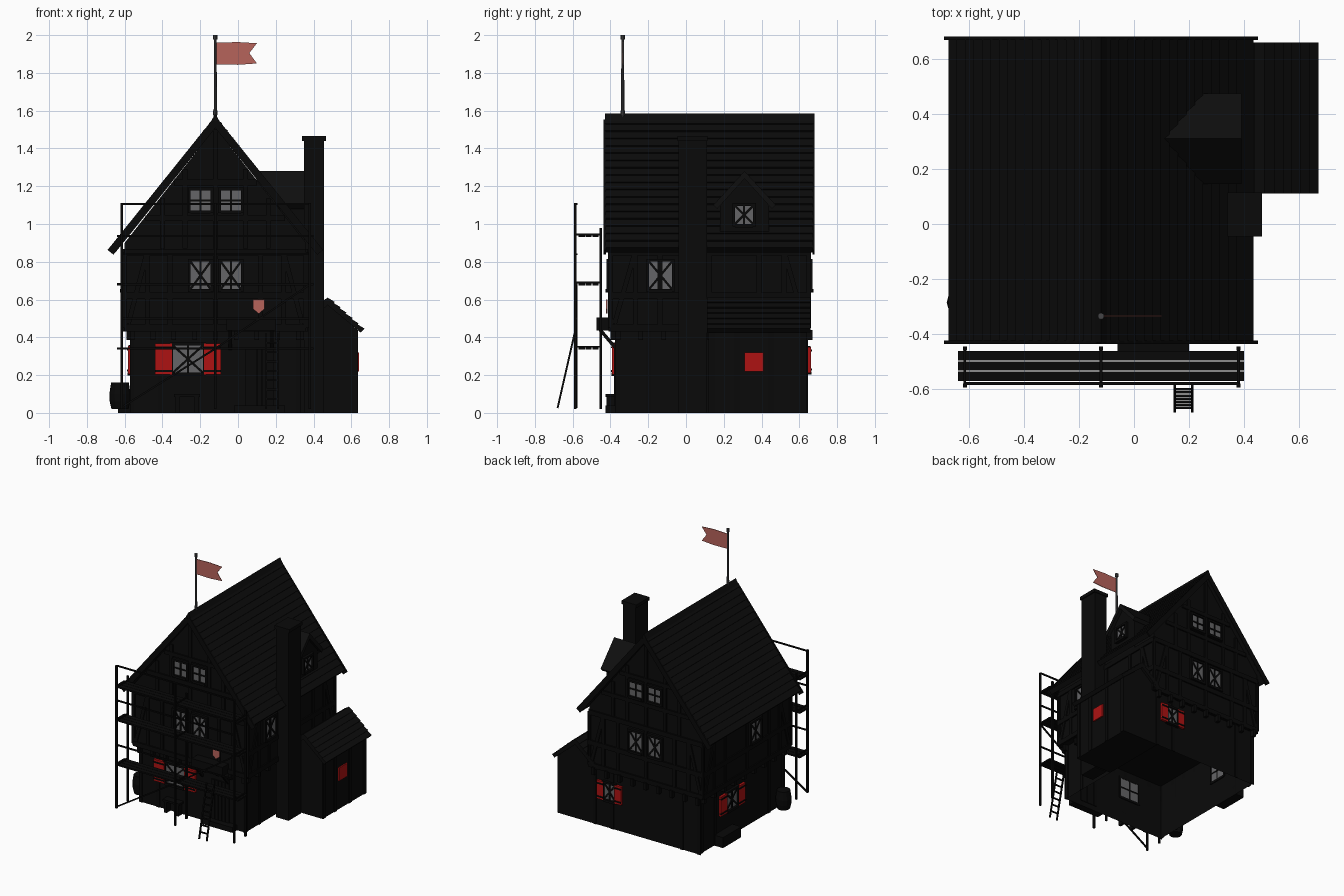
import bpy, bmesh, math
from mathutils import Matrix, Vector

cube = bpy.data.objects.get("Cube")
if cube:
    bpy.data.objects.remove(cube)


def material(name, r, g, b):
    m = bpy.data.materials.new(name)
    m.use_nodes = True
    m.diffuse_color = (r, g, b, 1)
    m.node_tree.nodes["Principled BSDF"].inputs["Base Color"].default_value = (r, g, b, 1)
    return m


PLASTER = material("dark plaster", .003, .003, .003)
TIMBER = material("dark timber", .0025, .0025, .0025)
ROOF = material("dark shingle", .0033, .0033, .0033)
DORMER = material("dormer shingle", .0045, .0045, .0045)
STONE = material("dark stone", .003, .003, .003)
IRON = material("grey iron", .06, .06, .063)
GLASS = material("grey glass", .13, .13, .135)
RED = material("shutter red", .42, .006, .006)
CLOTH = material("faded red cloth", .47, .125, .105)


def finish(name, mat, bm):
    bmesh.ops.recalc_face_normals(bm, faces=bm.faces)
    me = bpy.data.meshes.new(name)
    bm.to_mesh(me)
    bm.free()
    me.materials.append(mat)
    ob = bpy.data.objects.new(name, me)
    bpy.context.collection.objects.link(ob)
    return ob


def box(x0, x1, y0, y1, z0, z1):
    mid = Vector((x0 + x1, y0 + y1, z0 + z1)) / 2
    return Matrix.Translation(mid) @ Matrix.Diagonal((x1 - x0, y1 - y0, z1 - z0, 1))


def beam(a, b, w, t=None, n=(0, 1, 0)):
    """Bar from a to b; t is its thickness along n."""
    a, b, n = Vector(a), Vector(b), Vector(n)
    d = b - a
    side = n.cross(d).normalized()
    n = d.cross(side).normalized()
    m = Matrix((d, side * w, n * (t or w))).transposed().to_4x4()
    return Matrix.Translation((a + b) / 2) @ m


def part(name, mat, cubes, frame=Matrix()):
    bm = bmesh.new()
    for m in cubes:
        bmesh.ops.create_cube(bm, size=1, matrix=frame @ m)
    return finish(name, mat, bm)


def prism(name, mat, pts, axis, a, b):
    bm = bmesh.new()
    put = (lambda p, t: (p[0], t, p[1])) if axis == "y" else (lambda p, t: (t, p[0], p[1]))
    face = bm.faces.new([bm.verts.new(put(p, a)) for p in pts])
    new = bmesh.ops.extrude_face_region(bm, geom=[face])["geom"]
    shift = Vector(put((0, 0), b - a))
    bmesh.ops.translate(bm, verts=[v for v in new if isinstance(v, bmesh.types.BMVert)], vec=shift)
    return finish(name, mat, bm)


def wall_frame(side, at):
    """Local axes: x along the wall, y up, z outward."""
    cols = {"front": ((1, 0, 0), (0, -1, 0), (0, at, 0)), "back": ((1, 0, 0), (0, 1, 0), (0, at, 0)),
            "right": ((0, 1, 0), (1, 0, 0), (at, 0, 0)), "left": ((0, 1, 0), (-1, 0, 0), (at, 0, 0))}
    u, n, o = cols[side]
    m = Matrix((u, (0, 0, 1), n)).transposed().to_4x4()
    return Matrix.Translation(o) @ m


OUT = (0, 0, 1)


def window(name, side, at, u, v, w, h, lattice=False, shutter=0):
    f = wall_frame(side, at)
    u0, u1, v0, v1 = u - w / 2, u + w / 2, v - h / 2, v + h / 2
    part(name + "_glass", GLASS, [box(u0, u1, v0, v1, -.004, .008)], f)
    bars = [box(u0 - .015, u0, v0 - .015, v1 + .015, -.006, .02), box(u1, u1 + .015, v0 - .015, v1 + .015, -.006, .02),
            box(u0, u1, v0 - .018, v0, -.006, .025), box(u0, u1, v1, v1 + .015, -.006, .02),
            box(u - .005, u + .005, v0, v1, -.007, .014)]
    if lattice:
        bars += [beam((u0, a, .011), (u1, b, .011), .012, .005, OUT) for a, b in ((v0, v1), (v1, v0))]
        bars.append(box(u0, u1, v - .005, v + .005, -.007, -.003))
    else:
        bars.append(box(u0, u1, v - .005, v + .005, -.007, .014))
    part(name + "_frame", TIMBER, bars, f)
    if shutter:
        spans = ((u0 - shutter, u0 - .004), (u1 + .004, u1 + shutter))
        part(name + "_shutters", RED, [box(a, b, v0 - .01, v1 + .01, .004, .022) for a, b in spans], f)
        part(name + "_hinges", TIMBER, [box(a, b, z - .005, z + .005, .01, .027)
                                        for a, b in spans for z in (v0 + .01, v1 - .01)], f)


# Ground floor shell, open underneath
shell = part("ground_floor", PLASTER, [box(-.56, .32, -.37, .64, 0, .44)])
bm = bmesh.new()
bm.from_mesh(shell.data)
bmesh.ops.delete(bm, geom=[x for x in bm.faces if x.normal.z < -.5], context="FACES")
bm.to_mesh(shell.data)
bm.free()

# Upper floor and gable in one body
CX = -.12
prism("upper_floor", PLASTER, [(CX - .48, .43), (CX + .48, .43), (CX + .48, .9), (CX, 1.51), (CX - .48, .9)], "y", -.4, .65)


def shingles(cx, cz, half, drop, rows, thick):
    """Chevron profile with stepped shingle rows."""
    right = []
    for i in range(rows):
        a, b = i / rows, (i + 1) / rows
        right += [(half * a, -drop * a), (half * b + .005, -drop * b + .006)]
    right.append((half - thick * .6, -drop - thick * .6))
    outline = right + [(0, -thick * 1.6)] + [(-x, z) for x, z in reversed(right[1:])]
    return [(cx + x, cz + z) for x, z in outline]


prism("main_roof", ROOF, shingles(CX, 1.565, .55, .695, 18, .035), "y", -.43, .675)
prism("ridge_cap", ROOF, [(CX - .03, 1.53), (CX + .03, 1.53), (CX, 1.585)], "y", -.43, .68)
part("verge_boards", TIMBER, [beam((CX, y, 1.54), (CX + s * .555, y, .85), .04, .012)
                              for y in (-.43, .675) for s in (-1, 1)])

# Side extension
prism("extension_walls", PLASTER, [(.32, 0), (.63, 0), (.63, .44), (.475, .58), (.32, .44)], "y", .12, .64)
prism("extension_roof", ROOF, shingles(.475, .61, .19, .17, 6, .025), "y", .11, .66)
f = wall_frame("right", .63)
part("extension_shutter", RED, [box(.31, .41, .22, .32, 0, .01)], f)
part("extension_timbers", TIMBER, [box(y - .015, y + .015, 0, .44, 0, .006) for y in (.14, .27, .45, .625)], f)

# Chimney
part("chimney", STONE, [box(.35, .455, -.04, .11, 0, 1.45), box(.34, .465, -.045, .115, 1.44, 1.465)])

# Dormer
prism("dormer_walls", PLASTER, [(.18, .85), (.44, .85), (.44, 1.1), (.31, 1.25), (.18, 1.1)], "x", .1, .365)
prism("dormer_roof", DORMER, shingles(.31, 1.28, .16, .185, 1, .025), "x", .1, .39)
window("dormer_window", "right", .365, .3075, 1.048, .095, .095, True)

# Half-timber framing
for side, at, low, high, lo_at in (("front", -.4, CX - .48, CX + .48, -.37), ("back", .65, CX - .48, CX + .48, .64),
                                   ("left", -.6, -.4, .65, -.56), ("right", .36, -.4, .65, .32)):
    f = wall_frame(side, at)
    span = high - low
    bars = [box(low, high, z - .018, z + .018, 0, .01) for z in (.45, .62, .85)]
    bars += [box(low + span * k / 8 - .013, low + span * k / 8 + .013, .45, .85, 0, .008) for k in (0, 1, 2, 4, 6, 7, 8)]
    bars += [beam((low + a * span, .47, .004), (low + b * span, .84, .004), .025, .008, OUT)
             for a, b in ((.02, .12), (.98, .88))]
    if side in ("front", "back"):
        bars += [box(CX - r, CX + r, z - .015, z + .015, 0, .01) for z, r in ((1.03, .37), (1.22, .22))]
        bars += [box(CX + x - .013, CX + x + .013, .87, 1.5 - abs(x) * 1.3, 0, .008) for x in (-.28, -.16, 0, .16, .28)]
    part(side + "_upper_timbers", TIMBER, bars, f)
    # Corner posts and corbels below the overhang
    g = wall_frame(side, lo_at)
    lo, hi = low + .04, high - .04
    part(side + "_lower_timbers", TIMBER, [box(lo + (hi - lo) * k / 6 - .013, lo + (hi - lo) * k / 6 + .013, 0, .43, 0, .006)
                                           for k in (0, 1, 5, 6)], g)
    part(side + "_corbels", TIMBER, [box(lo + (hi - lo) * k / 8 - .012, lo + (hi - lo) * k / 8 + .012, .385, .44, 0, .03)
                                     for k in range(9)], g)

# Windows
for side, at in (("front", -.4), ("back", .65)):
    for i, x in enumerate((-.198, -.038)):
        window(f"{side}_upper_window_{i}", side, at, x, .728, .106, .145, True)
        window(f"{side}_gable_window_{i}", side, at, x, 1.125, .106, .105)
window("front_ground_window", "front", -.37, -.265, .285, .16, .145, True, .095)
window("back_ground_window", "back", .64, .19, .28, .09, .12, True, .06)
window("left_ground_window", "left", -.56, .26, .28, .13, .13, True, .085)
window("left_upper_window", "left", -.6, .03, .728, .12, .145, True)
window("right_upper_window", "right", .36, -.135, .728, .12, .145, True)

# Door, step and canopy
part("door", TIMBER, [box(.04 + i * .03, .068 + i * .03, -.38, -.365, .04, .34) for i in range(5)])
part("door_step", STONE, [box(-.02, .25, -.425, -.37, 0, .04)])
part("canopy", TIMBER, [box(-.06, .2, -.475, -.39, .435, .505)]
     + [beam((x, -.455, .44), (x, -.37, .34), .018, n=(1, 0, 0)) for x in (-.04, .18)])
prism("shield_sign", CLOTH, [(.08, .6), (.14, .6), (.14, .55), (.11, .525), (.08, .55)], "y", -.424, -.416)
part("front_bench", TIMBER, [box(-.34, -.2, -.425, -.37, .085, .1)]
     + [box(x, x + .02, -.42, -.375, 0, .09) for x in (-.33, -.23)])
part("side_trough", TIMBER, [box(-.635, -.56, .24, .46, 0, .08)])

# Barrel
bm = bmesh.new()
rings = []
for z, r in ((.02, .045), (.06, .054), (.1, .056), (.16, .047)):
    rings.append([bm.verts.new((-.625 + r * math.cos(k * math.pi / 6), -.285 + r * math.sin(k * math.pi / 6), z))
                  for k in range(12)])
for a, b in zip(rings, rings[1:]):
    for k in range(12):
        bm.faces.new((a[k - 1], a[k], b[k], b[k - 1]))
bm.faces.new(rings[0])
bm.faces.new(rings[-1])
finish("barrel", TIMBER, bm)

# Scaffold
POSTS, LEVELS = (-.615, CX, .38), (.335, .675, .93)
bars = []
for x in POSTS:
    bars += [beam((x, -.587, .02), (x, -.587, 1.11), .014), beam((x, -.452, .02), (x, -.452, .98), .014)]
    bars += [beam((x, -.59, z + .015), (x, -.45, z + .015), .01, n=(1, 0, 0)) for z in LEVELS]
bars += [beam((POSTS[0], -.58, z), (POSTS[2], -.58, z), .01) for z in (.5, .84, 1.105)]
bars += [beam((POSTS[0], -.58, .03), (CX, -.58, .34), .01), beam((CX, -.58, .34), (POSTS[2], -.58, .68), .01)]
part("scaffold_poles", TIMBER, bars)
part("scaffold_planks", TIMBER, [box(-.64, .4, y, y + .034, z, z + .012) for z in LEVELS for y in (-.57, -.533, -.496)])

# Ladder
foot, top = Vector((0, -.68, .025)), Vector((0, -.59, .42))
bars = [beam(foot + Vector((x, 0, 0)), top + Vector((x, 0, 0)), .01) for x in (.148, .212)]
for i in range(1, 8):
    p = foot.lerp(top, i / 8)
    bars.append(beam(p + Vector((.148, 0, 0)), p + Vector((.212, 0, 0)), .009))
part("ladder", TIMBER, bars)

# Flag
bm = bmesh.new()
bmesh.ops.create_cone(bm, cap_ends=True, segments=10, radius1=.009, radius2=.007, depth=.42,
                      matrix=Matrix.Translation((CX, -.335, 1.78)))
for z in (1.59, 1.988):
    bmesh.ops.create_cone(bm, cap_ends=True, segments=10, radius1=.012, radius2=.012, depth=.024,
                          matrix=Matrix.Translation((CX, -.335, z)))
finish("flag_pole", IRON, bm)
prism("flag", CLOTH, [(-.115, 1.845), (0, 1.843), (.1, 1.85), (.06, 1.905), (.1, 1.957), (0, 1.963), (-.115, 1.96)],
      "y", -.337, -.333)
